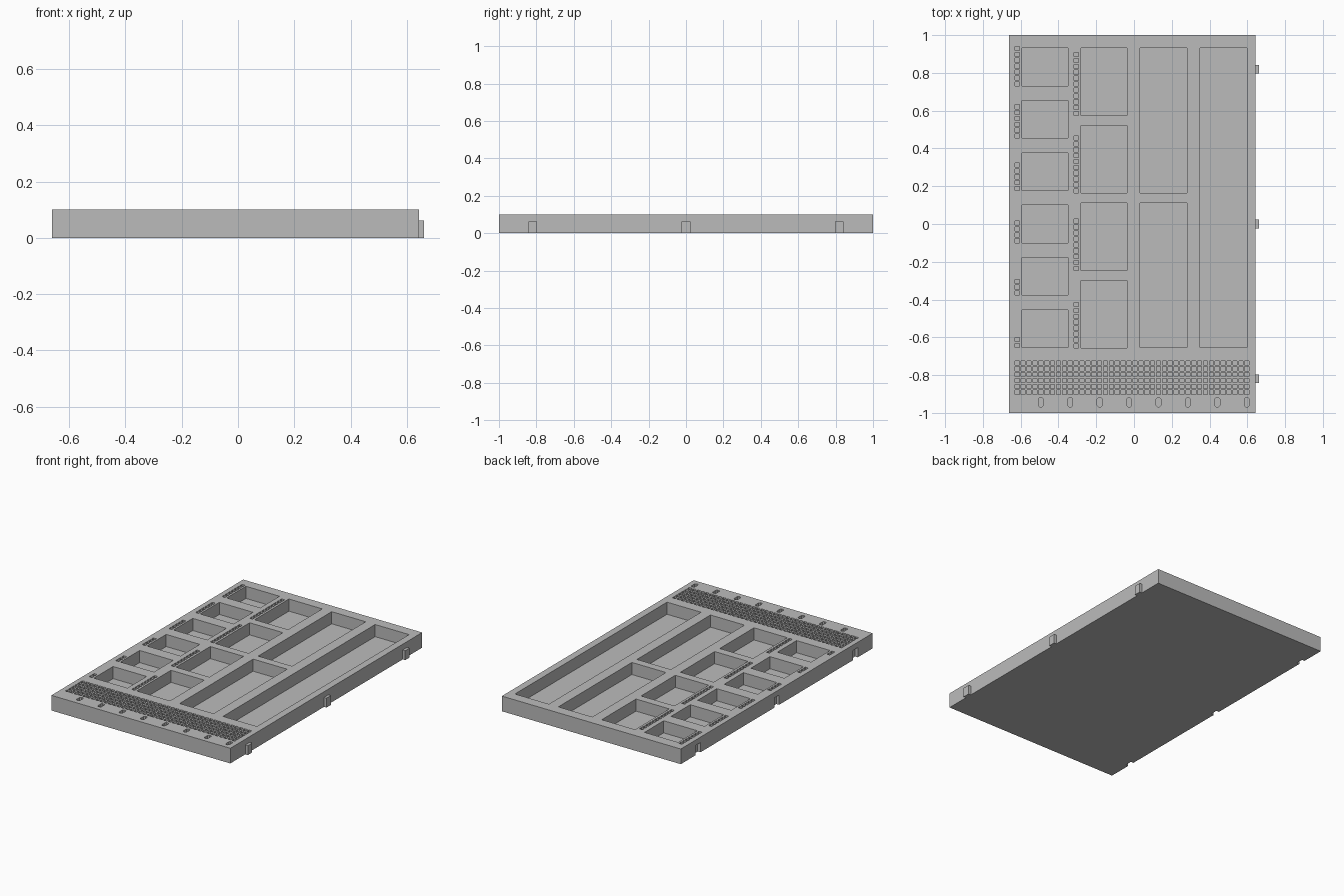
import bpy, bmesh
from mathutils import Matrix

if "Cube" in bpy.data.objects:
    bpy.data.objects.remove(bpy.data.objects["Cube"])

LEFT, RIGHT, TOP = -0.662, 0.644, 0.1
PITCH, HOLE = 0.03115, 0.022
FLOOR, HOLE_FLOOR = 0.02, 0.05
TAB_WIDTH, TAB_DEPTH = 0.046, 0.018

grey = bpy.data.materials.new("light grey")
grey.use_nodes = True
grey.diffuse_color = (0.5, 0.5, 0.5, 1)
grey.node_tree.nodes["Principled BSDF"].inputs["Base Color"].default_value = (0.5, 0.5, 0.5, 1)


def add_box(bm, x0, x1, y0, y1, z0, z1):
    size = Matrix.Diagonal((x1 - x0, y1 - y0, z1 - z0, 1))
    place = Matrix.Translation(((x0 + x1) / 2, (y0 + y1) / 2, (z0 + z1) / 2))
    return bmesh.ops.create_cube(bm, size=1, matrix=place @ size)["verts"]


def add_hole(bm, x, y):
    r = HOLE / 2
    add_box(bm, x - r, x + r, y - r, y + r, HOLE_FLOOR, TOP + 0.05)


def make_object(name, bm):
    mesh = bpy.data.meshes.new(name)
    bm.to_mesh(mesh)
    bm.free()
    mesh.materials.append(grey)
    obj = bpy.data.objects.new(name, mesh)
    bpy.context.collection.objects.link(obj)
    return obj


# Solid slab of the tray
bm = bmesh.new()
add_box(bm, LEFT, RIGHT, -1, 1, 0, TOP)
tray = make_object("tray", bm)

cut = bmesh.new()

# Card pockets: x range, count, length, pitch, peg holes beside the first pocket, their x
columns = [
    (-0.594, -0.349, 6, 0.2, 0.277, 7, -0.618),
    (-0.28, -0.037, 4, 0.357, 0.41, 11, -0.306),
    (0.032, 0.28, 2, 0.767, 0.819, 0, 0),
    (0.349, 0.597, 1, 1.586, 0, 0, 0),
]
for x0, x1, count, length, step, pegs, peg_x in columns:
    for i in range(count):
        y1 = 0.931 - i * step
        y0 = y1 - length
        add_box(cut, x0, x1, y0, y1, FLOOR, TOP + 0.05)
        # One peg hole fewer beside each following pocket
        for k in range(max(0, pegs - i)):
            add_hole(cut, peg_x, y0 + HOLE / 2 + k * PITCH)

# Peg hole grid along the front
for col in range(40):
    for row in range(6):
        add_hole(cut, -0.618 + col * PITCH, -0.735 - row * PITCH)

# Slots with clipped corners in front of the grid
for i in range(8):
    x = 0.597 - i * 5 * PITCH
    verts = add_box(cut, x - 0.013, x + 0.013, -0.968, -0.92, HOLE_FLOOR, TOP + 0.05)
    upright = {e for v in verts for e in v.link_edges
               if abs(e.verts[0].co.z - e.verts[1].co.z) > 0.01}
    bmesh.ops.bevel(cut, geom=list(upright), offset=0.007, segments=1, affect='EDGES')

# Notches in the right-hand edge that accept a neighbour's tabs
for y in (-0.82, 0, 0.82):
    r = TAB_WIDTH / 2 + 0.002
    add_box(cut, LEFT - 0.05, LEFT + TAB_DEPTH + 0.002, y - r, y + r, -0.05, 0.064)

cutter = make_object("tray_cutter", cut)
cutter.hide_render = True
mod = tray.modifiers.new("recesses", 'BOOLEAN')
mod.operation = 'DIFFERENCE'
mod.solver = 'EXACT'
mod.object = cutter
bpy.context.view_layer.objects.active = tray
bpy.ops.object.modifier_apply(modifier=mod.name)
bpy.data.objects.remove(cutter)

# Joining tabs on the opposite edge
for name, y in (("front_tab", -0.82), ("middle_tab", 0), ("back_tab", 0.82)):
    bm = bmesh.new()
    r = TAB_WIDTH / 2
    add_box(bm, RIGHT - 0.005, RIGHT + TAB_DEPTH, y - r, y + r, 0, 0.062)
    make_object(name, bm)
